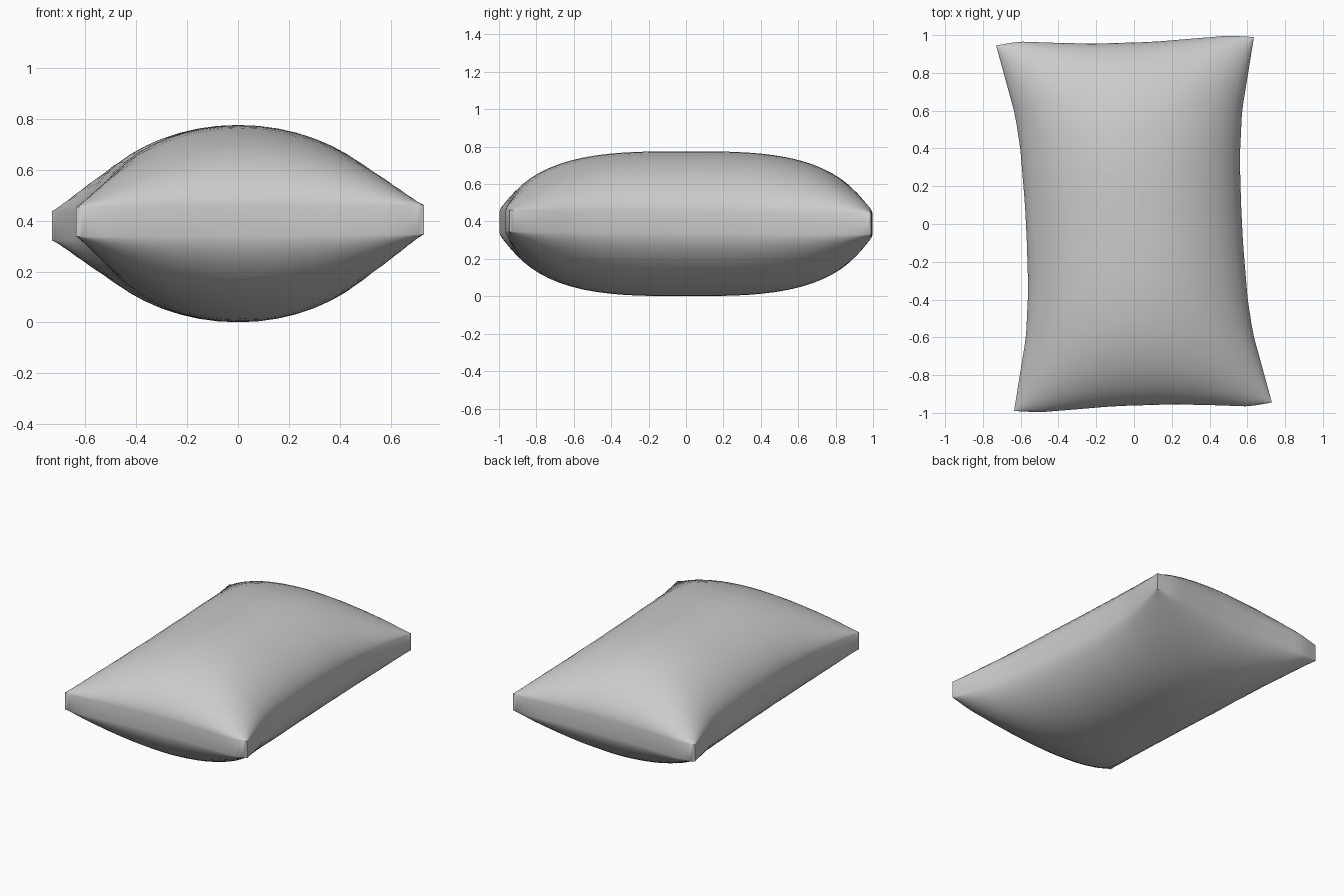
import bpy, bmesh, math
from mathutils import Vector

if "Cube" in bpy.data.objects:
    bpy.data.objects.remove(bpy.data.objects["Cube"])

# Seam outline: back edge (x, y) and right edge (y, x); front and left are their half-turn copies
BACK = [(-.73, .955), (-.61, .975), (-.4, .966), (-.2, .961), (.1, .968), (.5, .998), (.635, .99)]
RIGHT = [(-.945, .73), (-.58, .63), (-.4, .602), (-.1, .577), (.1, .567), (.35, .56), (.6, .572), (.99, .635)]
NU, NV = 24, 36


def lookup(pts, s):
    """Position on a polyline, s from -1 to 1 along its first coordinate."""
    a = pts[0][0] + (pts[-1][0] - pts[0][0]) * (s + 1) / 2
    for (a0, b0), (a1, b1) in zip(pts, pts[1:]):
        if a <= a1 + 1e-6:
            return a, b0 + (b1 - b0) * (a - a0) / (a1 - a0)
    return pts[-1]


def back(u):
    return Vector(lookup(BACK, u))


def right(v):
    y, x = lookup(RIGHT, v)
    return Vector((x, y))


def plan(u, v):
    """Blend the four curved edges across the cushion."""
    br, bl = back(1), back(-1)
    p = (1 + v) / 2 * back(u) - (1 - v) / 2 * back(-u)
    p += (1 + u) / 2 * right(v) - (1 - u) / 2 * right(-v)
    corners = ((1 + u) * (1 + v) * br + (1 - u) * (1 + v) * bl
               - (1 + u) * (1 - v) * bl - (1 - u) * (1 - v) * br) / 4
    return p - corners


def spread(i, n):
    """Grid spacing that is finer near the seam."""
    return math.sin(math.pi / 2 * (2 * i / n - 1))


bm = bmesh.new()


def sheet(base, height):
    """One puffed side of the cushion."""
    rows = []
    for j in range(NV + 1):
        row = []
        for i in range(NU + 1):
            u, v = spread(i, NU), spread(j, NV)
            p = plan(u, v)
            puff = (max(0, 1 - u * u) * max(0, 1 - abs(v) ** 3.2)) ** .6
            tilt = (.004 * u - .008 * v) * (1 - puff)
            row.append(bm.verts.new((p.x, p.y, base + tilt + height * puff)))
        rows.append(row)
    for j in range(NV):
        for i in range(NU):
            bm.faces.new((rows[j][i], rows[j][i + 1], rows[j + 1][i + 1], rows[j + 1][i]))
    return rows


def rim(r):
    return (r[0][:-1] + [row[-1] for row in r[:-1]]
            + r[-1][:0:-1] + [row[0] for row in r[:0:-1]])


# Two puffed sides joined by the side band
upper = rim(sheet(.45, .325))
lower = rim(sheet(.333, -.332))
for k in range(len(upper)):
    n = (k + 1) % len(upper)
    bm.faces.new((lower[k], lower[n], upper[n], upper[k]))
bmesh.ops.recalc_face_normals(bm, faces=bm.faces)

mesh = bpy.data.meshes.new("cushion")
bm.to_mesh(mesh)
bm.free()
cushion = bpy.data.objects.new("cushion", mesh)
bpy.context.collection.objects.link(cushion)
bpy.context.view_layer.objects.active = cushion
cushion.select_set(True)
bpy.ops.object.shade_smooth_by_angle(angle=math.radians(45))
